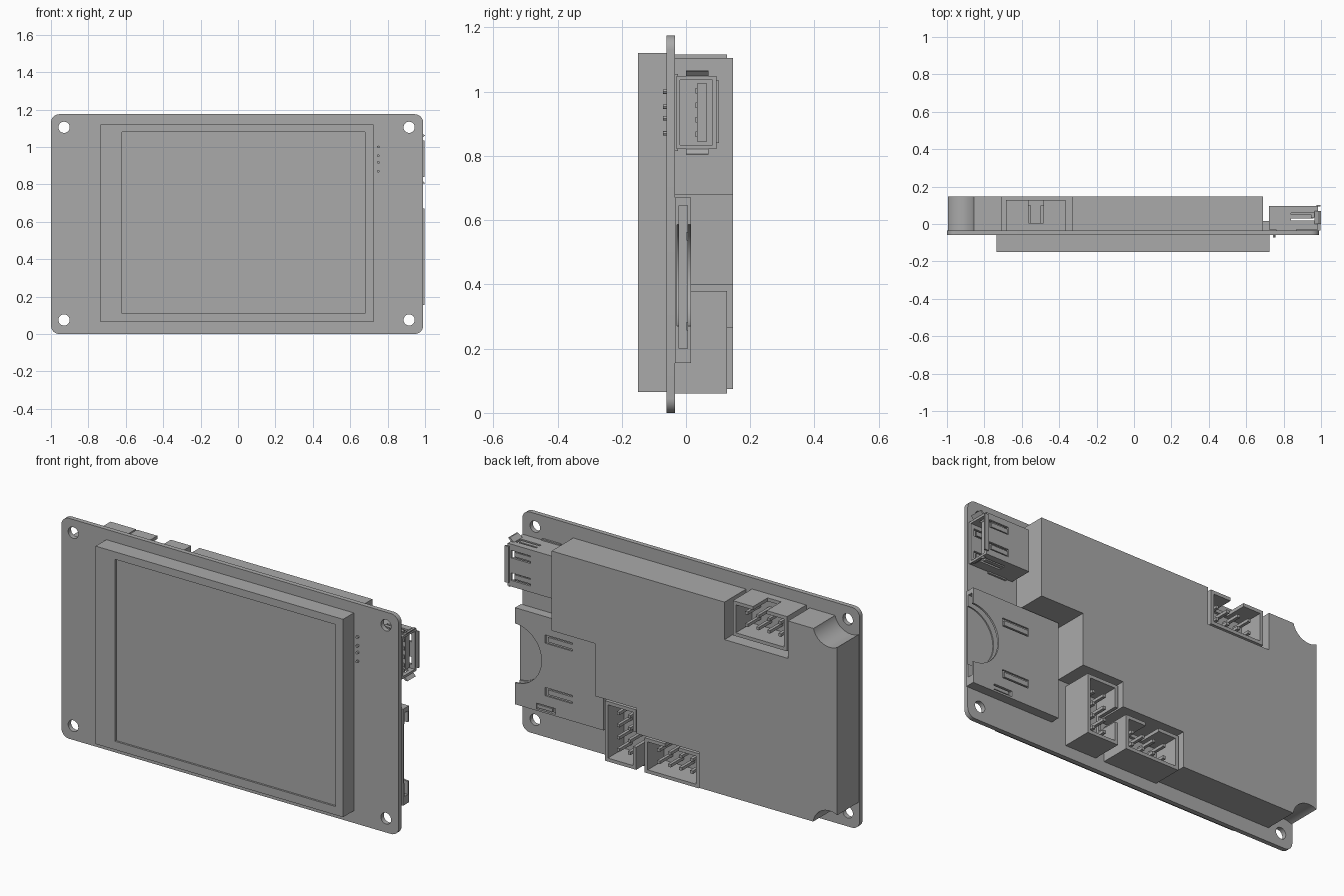
import bpy, bmesh, math
from mathutils import Matrix, Vector

if "Cube" in bpy.data.objects:
    bpy.data.objects.remove(bpy.data.objects["Cube"], do_unlink=True)

grey = bpy.data.materials.new("plain grey")
grey.use_nodes = True
grey.diffuse_color = (0.4, 0.4, 0.4, 1)
grey.node_tree.nodes["Principled BSDF"].inputs["Base Color"].default_value = (0.4, 0.4, 0.4, 1)

BACK = -0.035   # rear face of the circuit board


def finish(name, bm):
    bmesh.ops.recalc_face_normals(bm, faces=bm.faces)
    mesh = bpy.data.meshes.new(name)
    bm.to_mesh(mesh)
    bm.free()
    mesh.materials.append(grey)
    ob = bpy.data.objects.new(name, mesh)
    bpy.context.scene.collection.objects.link(ob)
    return ob


def box(name, x, y, z):
    """Box from three (low, high) ranges."""
    bm = bmesh.new()
    bmesh.ops.create_cube(bm, size=1)
    for v in bm.verts:
        v.co = Vector([(r[0] + r[1]) / 2 + c * (r[1] - r[0]) for c, r in zip(v.co, (x, y, z))])
    return finish(name, bm)


def prism(name, outline, y):
    """Extrude an x-z outline along y."""
    bm = bmesh.new()
    face = bm.faces.new([bm.verts.new((px, y[0], pz)) for px, pz in outline])
    new = bmesh.ops.extrude_face_region(bm, geom=[face])["geom"]
    bmesh.ops.translate(bm, vec=(0, y[1] - y[0], 0),
                        verts=[g for g in new if isinstance(g, bmesh.types.BMVert)])
    return finish(name, bm)


def rod(name, x, z, radius, y, sides=32):
    """Cylinder along y."""
    bm = bmesh.new()
    place = Matrix.Translation((x, (y[0] + y[1]) / 2, z)) @ Matrix.Rotation(math.pi / 2, 4, 'X')
    bmesh.ops.create_cone(bm, cap_ends=True, segments=sides, radius1=radius, radius2=radius,
                          depth=y[1] - y[0], matrix=place)
    return finish(name, bm)


def cut(ob, cutters):
    """Subtract the cutters, then remove them."""
    for c in cutters:
        mod = ob.modifiers.new("cut", 'BOOLEAN')
        mod.operation, mod.solver, mod.object = 'DIFFERENCE', 'EXACT', c
    bpy.context.view_layer.update()
    graph = bpy.context.evaluated_depsgraph_get()
    mesh = bpy.data.meshes.new_from_object(ob.evaluated_get(graph))
    ob.modifiers.clear()
    ob.data = mesh
    for c in cutters:
        bpy.data.objects.remove(c, do_unlink=True)
    return ob


def smooth(ob):
    bpy.ops.object.select_all(action='DESELECT')
    ob.select_set(True)
    bpy.context.view_layer.objects.active = ob
    bpy.ops.object.shade_smooth_by_angle(angle=math.radians(30))


# Circuit board with rounded corners and mounting holes
R = 0.045
outline = []
for i, (cx, cz) in enumerate([(0.99 - R, 1.175 - R), (-1 + R, 1.175 - R), (-1 + R, R), (0.99 - R, R)]):
    for k in range(9):
        a = math.pi / 2 * (i + k / 8)
        outline.append((cx + R * math.cos(a), cz + R * math.sin(a)))
board = prism("circuit_board", outline, (-0.06, BACK))
cut(board, [rod("hole", x, z, 0.03, (-0.1, 0)) for x in (-0.93, 0.915) for z in (0.075, 1.105)])
smooth(board)

# Display with a shallow recessed screen
display = box("display", (-0.735, 0.725), (-0.15, -0.06), (0.065, 1.12))
cut(display, [box("recess", (-0.62, 0.68), (-0.2, -0.14), (0.11, 1.08))])

# Rear housing, stepped around the sockets and scooped at the screw holes
housing = prism("rear_housing", [
    (-0.995, 0.075), (-0.18, 0.075), (-0.18, 0.265), (0.19, 0.265), (0.19, 0.4), (0.435, 0.4),
    (0.435, 0.68), (0.69, 0.68), (0.69, 1.105), (-0.33, 1.105), (-0.33, 0.905),
    (-0.705, 0.905), (-0.705, 1.105), (-0.995, 1.105)], (BACK, 0.147))
cut(housing, [rod("scoop", -0.95, z, 0.098, (-0.1, 0.3), 48) for z in (0.06, 1.128)])
smooth(housing)


def header(name, x, z, key):
    """Open pin socket; key is the direction of the slotted wall."""
    wall = 0.018
    cx, cz = sum(x) / 2, sum(z) / 2
    w, h = x[1] - x[0], z[1] - z[0]
    shell = box(name, x, (BACK, 0.127), z)
    kx, kz = cx + key[0] * w / 2, cz + key[1] * h / 2
    cut(shell, [
        box("cavity", (x[0] + wall, x[1] - wall), (-0.01, 0.2), (z[0] + wall, z[1] - wall)),
        box("slot", (kx - 0.04, kx + 0.04), (0.005, 0.21), (kz - 0.04, kz + 0.04))])
    for i in range(4):
        for j in (-0.5, 0.5):
            u, v = (i - 1.5) * 0.065, j * 0.065
            px, pz = (cx + u, cz + v) if w > h else (cx + v, cz + u)
            box(name + "_pin", (px - 0.008, px + 0.008), (-0.012, 0.1), (pz - 0.008, pz + 0.008))


header("upper_header", (-0.685, -0.365), (0.93, 1.115), (0, 1))
header("side_header", (0.205, 0.39), (0.06, 0.38), (-1, 0))
header("lower_header", (-0.165, 0.155), (0.06, 0.245), (0, 1))

# Memory card slot: thin metal shell, open at the edge, with a thumb scoop and springs
slot = box("card_slot", (0.475, 0.998), (BACK, 0.015), (0.155, 0.67))
cutters = [box("mouth", (0.52, 1.1), (-0.022, 0.005), (0.2, 0.645)),
           rod("thumb", 1.0, 0.428, 0.158, (-0.028, 0.1), 48)]
for z in (0.27, 0.55):
    cutters.append(box("window", (0.66, 0.82), (0, 0.1), (z - 0.022, z + 0.022)))
cutters.append(box("latch", (0.76, 0.87), (0, 0.1), (0.165, 0.195)))
cut(slot, cutters)
smooth(slot)
for z in (0.27, 0.55):
    box("card_spring", (0.655, 0.805), (0.002, 0.013), (z - 0.013, z + 0.013))
box("card_latch", (0.78, 0.87), (0, 0.012), (0.17, 0.188))
for z in (0.25, 0.29, 0.54, 0.58):
    box("card_contact", (0.463, 0.476), (BACK, 0), (z - 0.01, z + 0.01))

# Plug port: metal shell with cut windows, tongue, contacts and flared lips
Y, Z = (-0.03, 0.095), (0.822, 1.048)
port = box("plug_port", (0.722, 0.985), Y, Z)
cutters = [box("mouth", (0.76, 1.1), (Y[0] + 0.012, Y[1] - 0.012), (Z[0] + 0.012, Z[1] - 0.012)),
           box("side_window", (0.84, 0.965), (0.02, 0.06), (0.7, 1.2))]
for z in (0.875, 0.995):
    cutters.append(box("window", (0.85, 0.965), (-0.1, 0.2), (z - 0.02, z + 0.02)))
cut(port, cutters)
for z in (0.875, 0.995):
    for y in (-0.022, 0.086):
        box("port_spring", (0.85, 0.95), (y - 0.004, y + 0.004), (z - 0.012, z + 0.012))
for z in (Z[0] + 0.006, Z[1] - 0.006):
    box("side_spring", (0.84, 0.95), (0.03, 0.05), (z - 0.005, z + 0.005))
box("port_tongue", (0.75, 0.965), (0.035, 0.065), (0.845, 1.025))
for i in range(4):
    z = 0.935 + (i - 1.5) * 0.045
    box("port_contact", (0.77, 0.96), (0.029, 0.036), (z - 0.009, z + 0.009))

# Flared lips around the mouth
for z, s in ((Z[0], -1), (Z[1], 1)):
    lip = prism("side_lip", [(0.965, z), (0.985, z), (1.0, z + s * 0.016), (0.99, z + s * 0.018)], (0, 0.07))
box("rear_lip", (0.975, 0.998), (0.093, 0.102), (0.84, 1.035))
box("port_foot", (0.76, 0.87), (BACK, -0.025), (0.815, 1.055))

# Soldered port leads on the front of the board
for z in (0.87, 0.917, 0.953, 1.0):
    smooth(rod("solder_lead", 0.75, z, 0.007, (-0.071, -0.05), 12))
